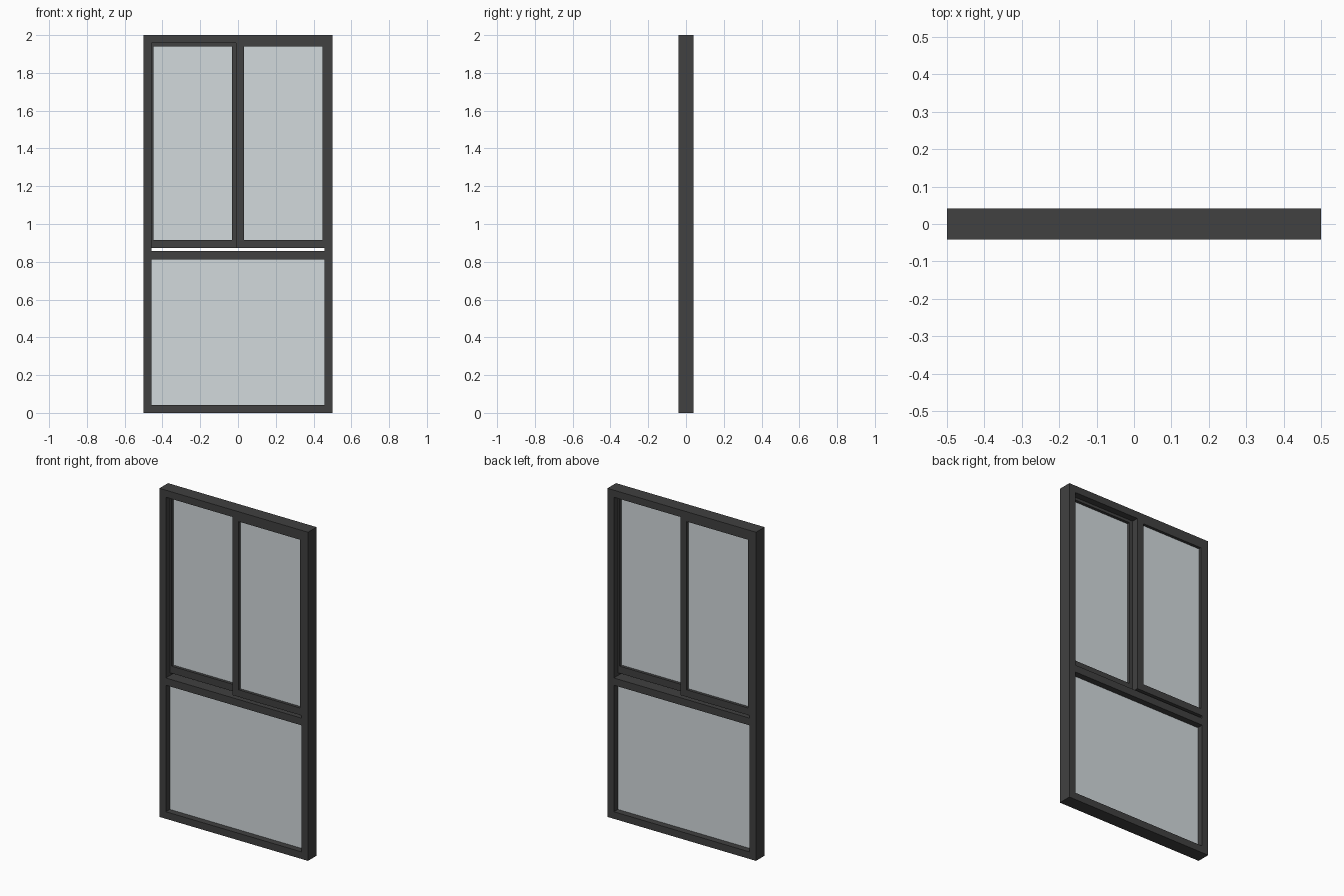
import bpy, bmesh

if "Cube" in bpy.data.objects:
    bpy.data.objects.remove(bpy.data.objects["Cube"])


def material(name, color):
    m = bpy.data.materials.new(name)
    m.diffuse_color = color
    m.use_nodes = True
    m.node_tree.nodes["Principled BSDF"].inputs["Base Color"].default_value = m.diffuse_color
    return m


DARK = material("dark_metal", (0.052, 0.052, 0.052, 1))
GLASS = material("pale_glass", (0.65, 0.70, 0.72, 1))


def finish(name, bm, mat):
    bmesh.ops.recalc_face_normals(bm, faces=bm.faces)
    me = bpy.data.meshes.new(name)
    bm.to_mesh(me)
    bm.free()
    me.materials.append(mat)
    ob = bpy.data.objects.new(name, me)
    bpy.context.collection.objects.link(ob)
    return ob


def box(name, x0, x1, y0, y1, z0, z1, mat):
    bm = bmesh.new()
    bmesh.ops.create_cube(bm, size=1)
    for v in bm.verts:
        v.co = (x1 if v.co.x > 0 else x0,
                y1 if v.co.y > 0 else y0,
                z1 if v.co.z > 0 else z0)
    return finish(name, bm, mat)


def ring(name, x0, x1, y0, y1, z0, z1, w, mat):
    """Rectangular frame with border width w."""
    bm = bmesh.new()

    def loop(d, y):
        return [bm.verts.new(p) for p in ((x0 + d, y, z0 + d), (x1 - d, y, z0 + d),
                                          (x1 - d, y, z1 - d), (x0 + d, y, z1 - d))]
    loops = [loop(0, y0), loop(w, y0), loop(w, y1), loop(0, y1)]
    for i in range(4):
        a, b = loops[i], loops[(i + 1) % 4]
        for k in range(4):
            j = (k + 1) % 4
            bm.faces.new((a[k], a[j], b[j], b[k]))
    return finish(name, bm, mat)


D = 0.041    # half depth of the frame
W = 0.043    # bar width
G = 0.003    # half thickness of the glass

# Outer frame and cross rail
ring("outer_frame", -0.5, 0.5, -D, D, 0, 2, W, DARK)
box("cross_rail", -0.5 + W, 0.5 - W, -D, D, 0.813, 0.857, DARK)

# Fixed lower pane
box("lower_glass", -0.5 + W, 0.5 - W, -G, G, W, 0.813, GLASS)

# Two sliding sashes: left in the back track, right in the front track
for name, x0, x1, y0, y1 in (("left", -0.49, 0.01, 0, D), ("right", -0.01, 0.49, -D, 0)):
    ring(name + "_sash", x0, x1, y0, y1, 0.873, 1.983, W, DARK)
    yc = (y0 + y1) / 2
    box(name + "_glass", x0 + W, x1 - W, yc - G, yc + G, 0.873 + W, 1.983 - W, GLASS)
